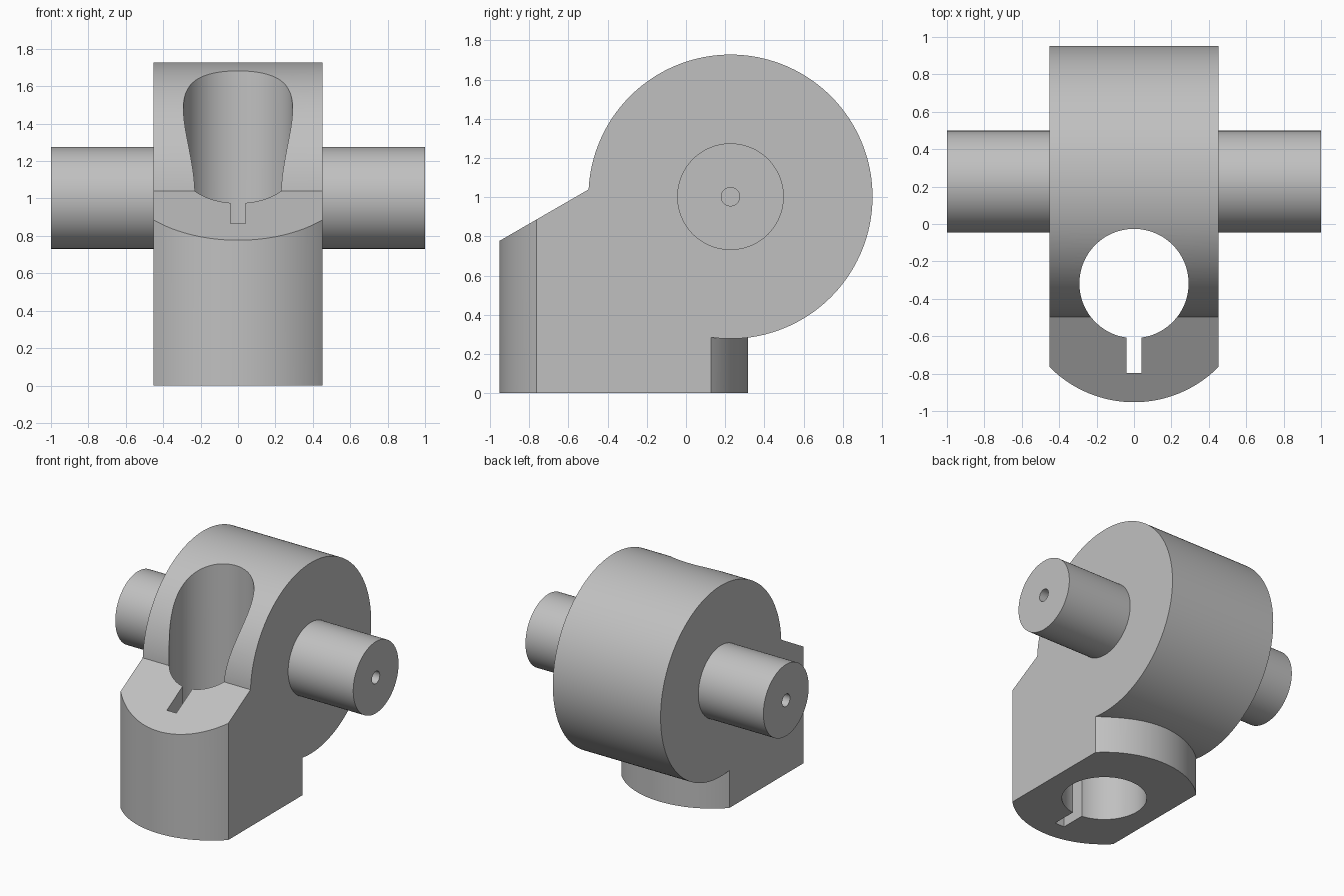
import bpy, bmesh, math
from mathutils import Matrix

default = bpy.data.objects.get("Cube")
if default:
    bpy.data.objects.remove(default, do_unlink=True)

grey = bpy.data.materials.new("plain grey")
grey.use_nodes = True
colour = (0.53, 0.53, 0.53, 1)
grey.diffuse_color = colour
grey.node_tree.nodes["Principled BSDF"].inputs["Base Color"].default_value = colour

HALF_WIDTH = 0.453
DISC_Y, DISC_Z, DISC_R = 0.227, 1.003, 0.725
BORE_Y, BORE_R, BASE_R = -0.318, 0.292, 0.635


def finish(bm, name):
    bmesh.ops.recalc_face_normals(bm, faces=bm.faces)
    mesh = bpy.data.meshes.new(name)
    bm.to_mesh(mesh)
    bm.free()
    mesh.materials.append(grey)
    obj = bpy.data.objects.new(name, mesh)
    bpy.context.collection.objects.link(obj)
    return obj


def cylinder(name, radius, length, centre, axis, sides=128):
    bm = bmesh.new()
    turn = Matrix.Rotation(math.pi / 2, 4, "Y") if axis == "X" else Matrix()
    bmesh.ops.create_cone(bm, cap_ends=True, segments=sides, radius1=radius,
                          radius2=radius, depth=length,
                          matrix=Matrix.Translation(centre) @ turn)
    return finish(bm, name)


def box(name, size, centre):
    bm = bmesh.new()
    bmesh.ops.create_cube(bm, size=1, matrix=Matrix.Translation(centre)
                          @ Matrix.Diagonal((*size, 1)))
    return finish(bm, name)


def side_prism(name, profile, half):
    """Extrude a (y, z) profile across x."""
    bm = bmesh.new()
    face = bm.faces.new([bm.verts.new((-half, y, z)) for y, z in profile])
    new = bmesh.ops.extrude_face_region(bm, geom=[face])["geom"]
    bmesh.ops.translate(bm, vec=(2 * half, 0, 0),
                        verts=[v for v in new if isinstance(v, bmesh.types.BMVert)])
    return finish(bm, name)


def combine(target, tool, operation):
    mod = target.modifiers.new(operation.lower(), "BOOLEAN")
    mod.operation, mod.solver, mod.object = operation, "EXACT", tool
    bpy.ops.object.select_all(action="DESELECT")
    bpy.context.view_layer.objects.active = target
    target.select_set(True)
    bpy.ops.object.modifier_apply(modifier=mod.name)
    bpy.data.objects.remove(tool, do_unlink=True)


# Round base with a sloping top
body = cylinder("pivot_housing", BASE_R, 1.5, (0, BORE_Y, 0.75), "Z")
slope = [(-1.2, -0.1), (-1.2, 0.634), (-0.497, 1.04), (0, 1.04),
         (0.5, 0.5), (0.5, -0.1)]
combine(body, side_prism("slope_limit", slope, 1), "INTERSECT")

# Large disc, trimmed with the base to flat sides
combine(body, cylinder("disc", DISC_R, 1.6, (0, DISC_Y, DISC_Z), "X", 160), "UNION")
combine(body, box("side_limit", (2 * HALF_WIDTH, 4, 4), (0, 0, 1)), "INTERSECT")

# Cross shaft
combine(body, cylinder("shaft", 0.272, 2, (0, DISC_Y, DISC_Z), "X"), "UNION")

# Vertical bore with keyway
combine(body, cylinder("bore", BORE_R, 4, (0, BORE_Y, 1), "Z"), "DIFFERENCE")
combine(body, box("keyway", (0.08, 0.3, 4), (0, -0.647, 1)), "DIFFERENCE")

# Centre holes in the shaft ends
for side in (-1, 1):
    hole = cylinder("centre_hole", 0.047, 0.4, (side, DISC_Y, DISC_Z), "X", 48)
    combine(body, hole, "DIFFERENCE")

for face in body.data.polygons:
    face.material_index = 0
bpy.ops.object.shade_smooth_by_angle(angle=math.radians(25))
